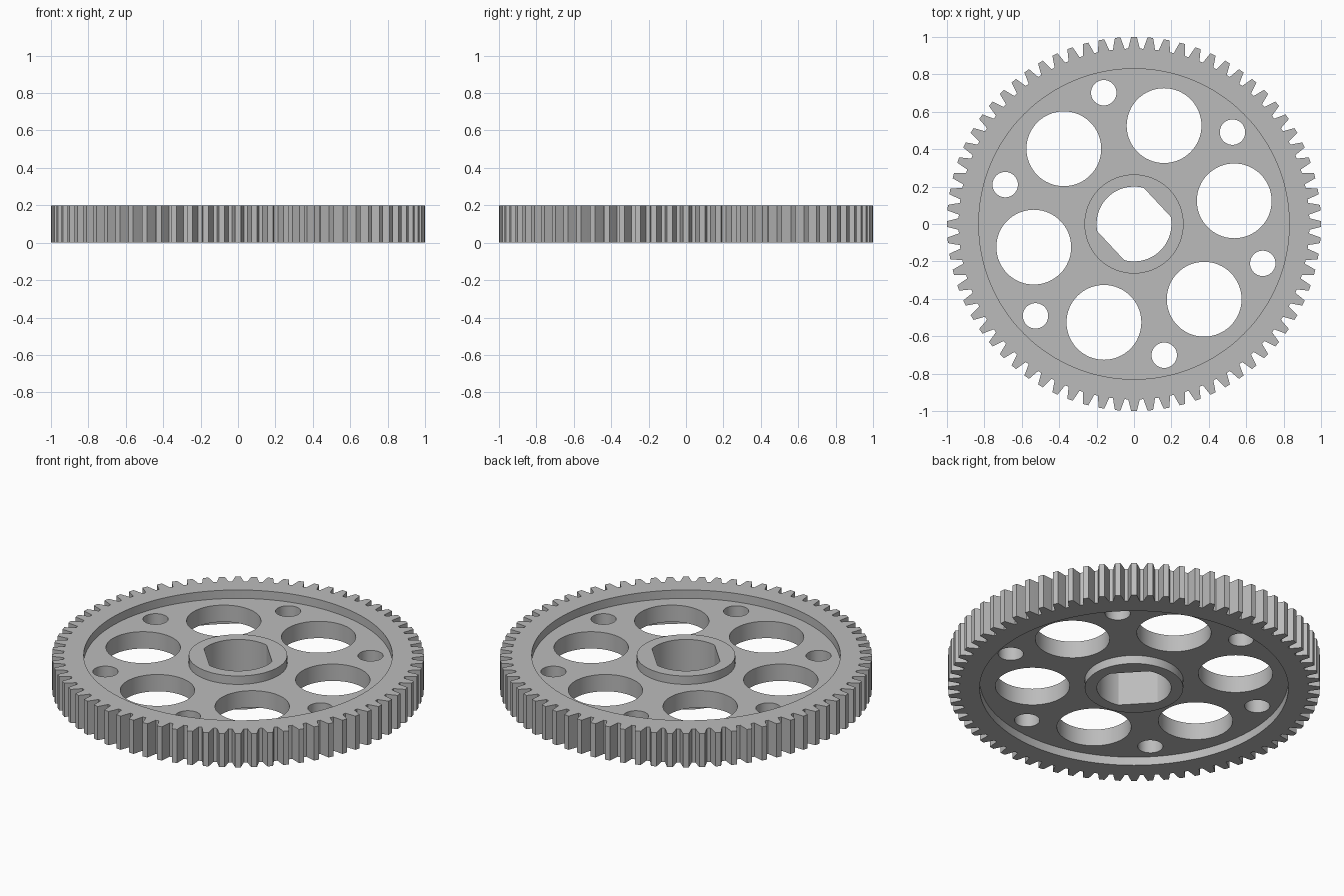
import bpy, bmesh
from math import sin, cos, tau, radians, acos

cube = bpy.data.objects.get("Cube")
if cube:
    bpy.data.objects.remove(cube)

TEETH = 72
TILT = radians(13)
THICK = 0.2
RECESS = 0.05

grey = bpy.data.materials.new("light_grey")
grey.use_nodes = True
colour = (0.5, 0.5, 0.5, 1)
grey.diffuse_color = colour
grey.node_tree.nodes["Principled BSDF"].inputs["Base Color"].default_value = colour


def circle(r, n=96, x=0, y=0):
    return [(x + r * cos(tau * i / n), y + r * sin(tau * i / n)) for i in range(n)]


def ring_of_holes(r, dist, start, n):
    angles = [start + tau * i / 6 for i in range(6)]
    return [circle(r, n, dist * cos(a), dist * sin(a)) for a in angles]


def plate(name, loops, z0, z1):
    """Extrude an outline, with further loops as holes, between two heights."""
    curve = bpy.data.curves.new(name, "CURVE")
    curve.dimensions = "2D"
    curve.fill_mode = "BOTH"
    curve.extrude = (z1 - z0) / 2
    for loop in loops:
        spline = curve.splines.new("POLY")
        spline.points.add(len(loop) - 1)
        for point, (x, y) in zip(spline.points, loop):
            point.co = (x, y, 0, 1)
        spline.use_cyclic_u = True
    temp = bpy.data.objects.new(name + "_profile", curve)
    bpy.context.collection.objects.link(temp)
    bpy.context.view_layer.update()
    mesh = bpy.data.meshes.new_from_object(
        temp.evaluated_get(bpy.context.evaluated_depsgraph_get()))
    bpy.data.objects.remove(temp)

    bm = bmesh.new()
    bm.from_mesh(mesh)
    bmesh.ops.remove_doubles(bm, verts=bm.verts, dist=1e-5)
    bmesh.ops.translate(bm, verts=bm.verts, vec=(0, 0, (z0 + z1) / 2))
    bmesh.ops.recalc_face_normals(bm, faces=bm.faces)
    bm.to_mesh(mesh)
    bm.free()
    mesh.name = name
    mesh.materials.clear()
    mesh.materials.append(grey)
    obj = bpy.data.objects.new(name, mesh)
    bpy.context.collection.objects.link(obj)
    bpy.ops.object.select_all(action="DESELECT")
    obj.select_set(True)
    bpy.context.view_layer.objects.active = obj
    bpy.ops.object.shade_smooth_by_angle(angle=radians(20))
    return obj


# Toothed rim: one tooth profile (radius, half width) repeated round the edge
flank = [(0.938, 0.031), (0.97, 0.023), (1.0, 0.015)]
tooth = [(r, -w) for r, w in flank] + [(r, w) for r, w in reversed(flank)]
teeth = []
for i in range(TEETH):
    a = tau * i / TEETH + tau / 4
    teeth += [(r * cos(a + w / r), r * sin(a + w / r)) for r, w in tooth]
plate("toothed_rim", [teeth, circle(0.83, 144)], 0, THICK)

# Recessed web with large lightening holes and small bolt holes
plate("web", [circle(0.835, 144), circle(0.26)]
      + ring_of_holes(0.2, 0.55, TILT, 64)
      + ring_of_holes(0.068, 0.72, TILT + tau / 12, 40),
      RECESS, THICK - RECESS)

# Hub with a round bore flattened on two opposite sides
BORE, FLAT = 0.2, 0.17
half = acos(FLAT / BORE)
bore = []
for side in (0, tau / 2):
    start = TILT + tau / 12 + side + half
    sweep = tau / 2 - 2 * half
    bore += [(BORE * cos(start + sweep * i / 32), BORE * sin(start + sweep * i / 32))
             for i in range(33)]
plate("hub", [circle(0.265), bore], 0, THICK)
